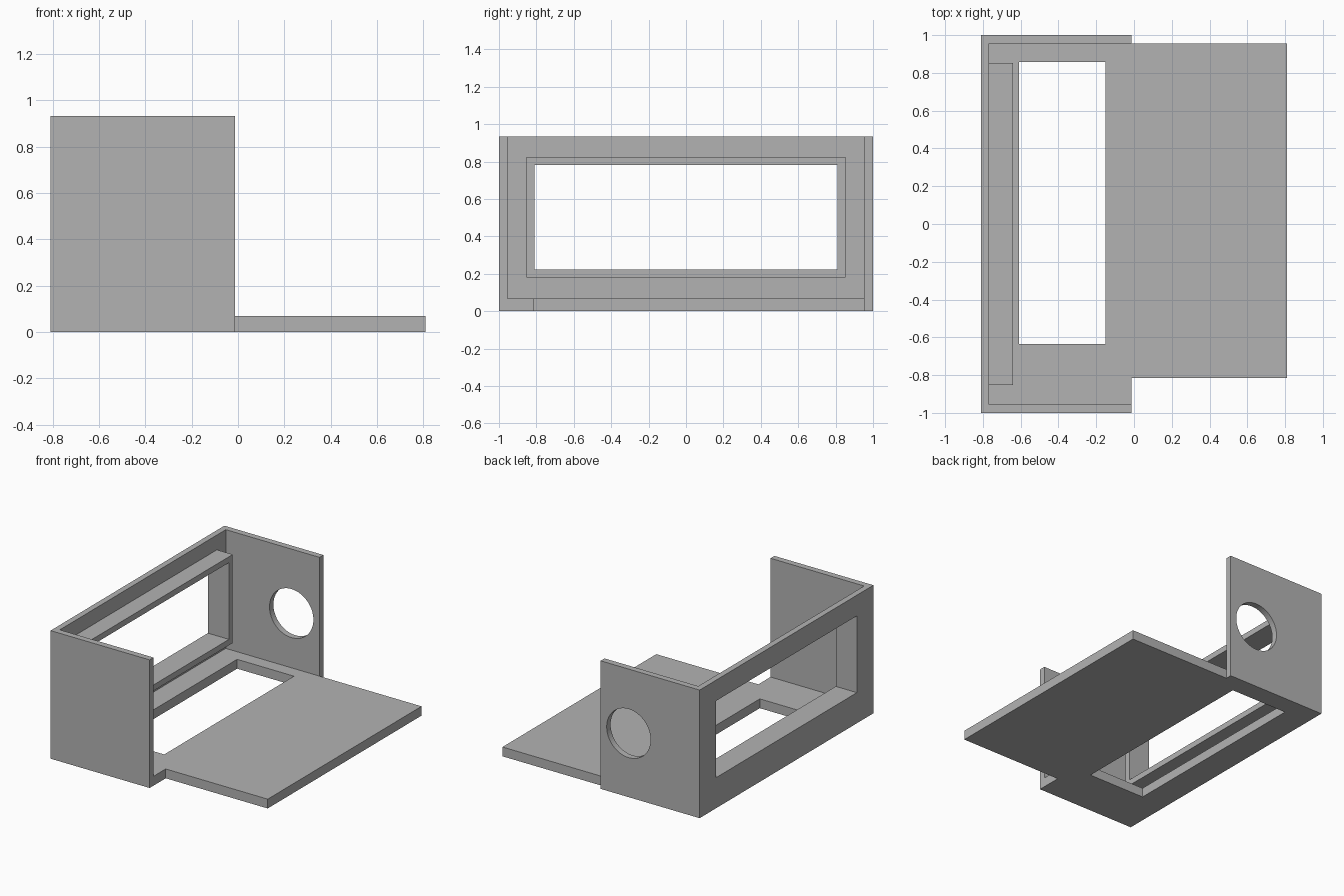
import bpy, bmesh
from math import cos, sin, tau
from mathutils import Vector, Matrix

cube = bpy.data.objects.get("Cube")
if cube:
    bpy.data.objects.remove(cube, do_unlink=True)

grey = bpy.data.materials.new("plain grey")
grey.use_nodes = True
grey.diffuse_color = (0.45, 0.45, 0.45, 1)
grey.node_tree.nodes["Principled BSDF"].inputs["Base Color"].default_value = grey.diffuse_color

AXES = {"x": "yzx", "y": "xzy", "z": "xyz"}     # in-plane axes, then normal


def rect(u0, u1, v0, v1):
    return [(u0, v0), (u1, v0), (u1, v1), (u0, v1)]


def circle(cu, cv, r, n=64):
    return [(cu + r * cos(tau * i / n), cv + r * sin(tau * i / n)) for i in range(n)]


def panel(name, normal, low, high, *loops):
    """Flat sheet between low and high along its normal: outline first, then holes."""
    curve = bpy.data.curves.new(name + "_profile", "CURVE")
    curve.dimensions = "2D"
    curve.fill_mode = "BOTH"
    curve.extrude = (high - low) / 2
    for loop in loops:
        spline = curve.splines.new("POLY")
        spline.points.add(len(loop) - 1)
        for point, (u, v) in zip(spline.points, loop):
            point.co = (u, v, 0, 1)
        spline.use_cyclic_u = True
    helper = bpy.data.objects.new(name + "_profile", curve)
    bpy.context.collection.objects.link(helper)
    evaluated = helper.evaluated_get(bpy.context.evaluated_depsgraph_get())
    mesh = bpy.data.meshes.new_from_object(evaluated)
    bpy.data.objects.remove(helper, do_unlink=True)
    bpy.data.curves.remove(curve)

    # Turn the sheet into its plane and weld the caps to the sides
    columns = [Vector([float(a == b) for b in "xyz"]) for a in AXES[normal]]
    turn = Matrix(columns).transposed().to_4x4()
    shift = Matrix.Translation(columns[2] * (low + high) / 2)
    bm = bmesh.new()
    bm.from_mesh(mesh)
    bm.transform(shift @ turn)
    bmesh.ops.remove_doubles(bm, verts=bm.verts, dist=1e-5)
    bmesh.ops.recalc_face_normals(bm, faces=bm.faces)
    for face in bm.faces:
        face.smooth = False
    bm.to_mesh(mesh)
    bm.free()
    mesh.name = name
    mesh.materials.clear()
    mesh.materials.append(grey)
    obj = bpy.data.objects.new(name, mesh)
    bpy.context.collection.objects.link(obj)
    return obj


OUT, IN, MID, END = -0.81, -0.767, -0.012, 0.81   # x stations
SIDE, TOP, FLOOR = 0.955, 0.933, 0.068
window = rect(-0.81, 0.81, 0.223, 0.782)

# Upright wall with a long window, and the lip round the window
panel("window_wall", "x", OUT, IN, rect(-SIDE, SIDE, 0, TOP), window)
panel("window_lip", "x", IN, -0.64, rect(-0.853, 0.853, 0.18, 0.825), window)

# End walls, the back one with a round hole
panel("front_wall", "y", -1, -SIDE, rect(OUT, MID, 0, TOP))
panel("back_wall", "y", SIDE, 1, rect(OUT, MID, 0, TOP), circle(-0.238, 0.465, 0.177))

# Floor with its notched front corner and rectangular opening
panel("floor", "z", 0, FLOOR,
      [(OUT + 0.043, -SIDE), (MID, -SIDE), (MID, -0.815), (END, -0.815), (END, SIDE), (IN, SIDE)],
      rect(-0.608, -0.15, -0.635, 0.858))
